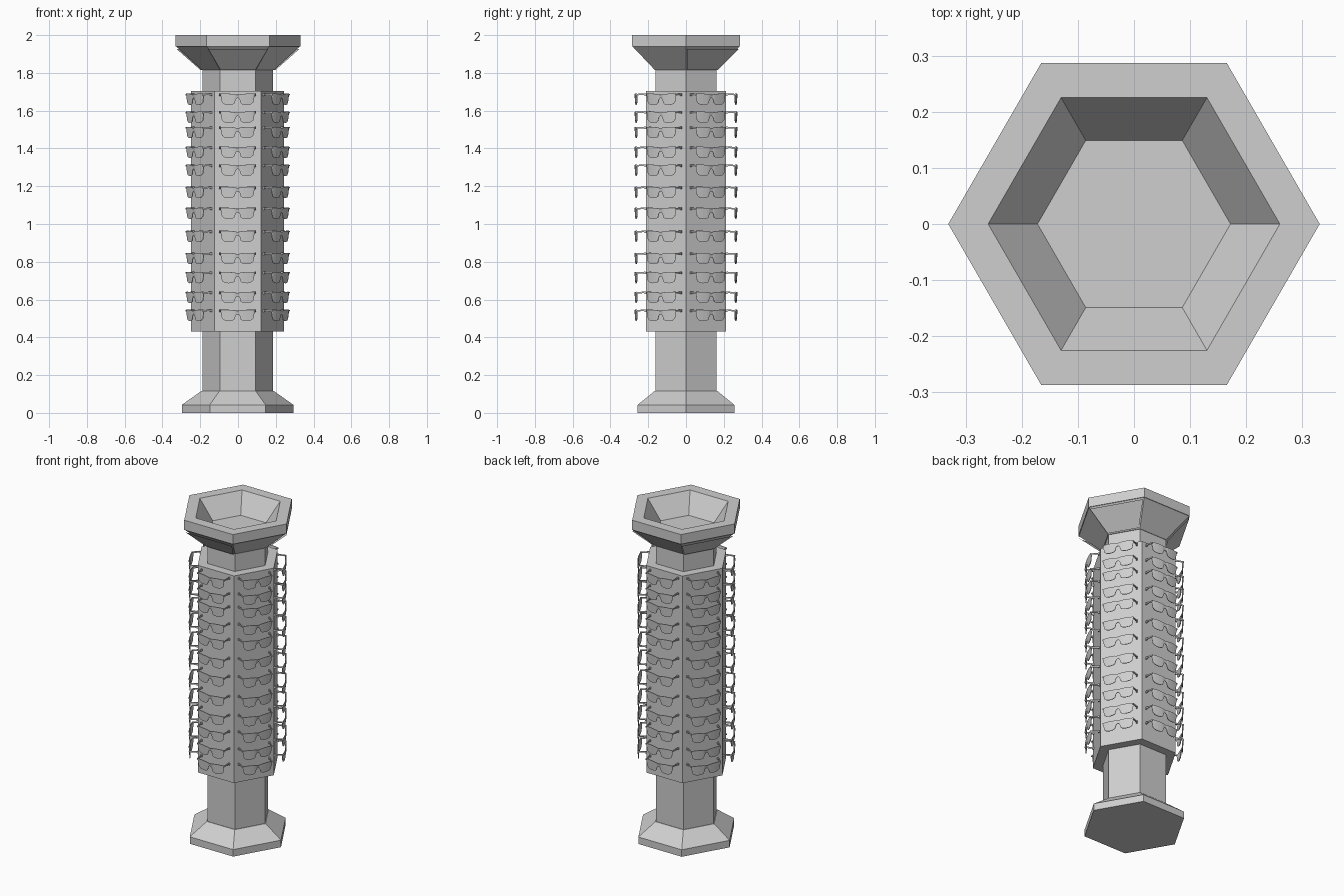
import bpy, bmesh
from math import cos, sin, radians
from mathutils import Matrix, Vector

cube = bpy.data.objects.get("Cube")
if cube:
    bpy.data.objects.remove(cube, do_unlink=True)

grey = bpy.data.materials.new("light grey")
grey.use_nodes = True
grey.diffuse_color = (0.62, 0.62, 0.62, 1)
grey.node_tree.nodes["Principled BSDF"].inputs["Base Color"].default_value = (0.62, 0.62, 0.62, 1)

CENTRE_X = -0.002


def make_mesh(name, bm):
    bmesh.ops.recalc_face_normals(bm, faces=bm.faces)
    mesh = bpy.data.meshes.new(name)
    bm.to_mesh(mesh)
    bm.free()
    mesh.materials.append(grey)
    return mesh


def place(name, mesh, x=CENTRE_X, z=0.0, turn=0.0):
    obj = bpy.data.objects.new(name, mesh)
    obj.location = (x, 0, z)
    obj.rotation_euler.z = radians(turn)
    bpy.context.scene.collection.objects.link(obj)
    return obj


def hexagon_part(name, profile, x=CENTRE_X):
    """Six-sided solid swept through (corner radius, height) pairs."""
    bm = bmesh.new()
    rings = [[bm.verts.new((r * cos(radians(60 * i)), r * sin(radians(60 * i)), z))
              for i in range(6)] for r, z in profile]
    for low, high in zip(rings, rings[1:]):
        for i in range(6):
            j = (i + 1) % 6
            bm.faces.new((low[i], low[j], high[j], high[i]))
    bm.faces.new(rings[0])
    bm.faces.new(rings[-1])
    return place(name, make_mesh(name, bm), x)


def add_bar(bm, start, end, width, height):
    """Rectangular bar between two points."""
    start, end = Vector(start), Vector(end)
    axis = end - start
    spin = axis.to_track_quat('Y', 'Z').to_matrix().to_4x4()
    size = Matrix.Diagonal((width, axis.length, height, 1))
    bmesh.ops.create_cube(bm, size=1, matrix=Matrix.Translation((start + end) / 2) @ spin @ size)


# Pedestal, display column and hollow crown
hexagon_part("base", [(0.295, 0), (0.295, 0.043), (0.19, 0.117)])
hexagon_part("post", [(0.187, 0.1), (0.187, 1.83)])
hexagon_part("display_column", [(0.246, 0.43), (0.246, 1.705)])
hexagon_part("crown", [(0.19, 1.815), (0.327, 1.94), (0.331, 1.94), (0.331, 2.0),
                       (0.26, 2.0), (0.172, 1.885)], 0)

# Thin sign plates on alternate sides of the crown
bm = bmesh.new()
corners = [(-0.092, -0.176, 1.815), (0.092, -0.176, 1.815),
           (0.158, -0.285, 1.927), (-0.158, -0.285, 1.927)]
plate = bm.faces.new([bm.verts.new(c) for c in corners])
bmesh.ops.solidify(bm, geom=[plate], thickness=0.004)
plate_mesh = make_mesh("sign_plate", bm)
for turn in (0, 120, 240):
    place("sign_plate", plate_mesh, 0, 0, turn)

# One pair of glasses: half outline (across, top, bottom), mirrored
half = [(0.004, -0.006, -0.024), (0.010, -0.005, -0.030), (0.017, -0.003, -0.052),
        (0.028, -0.002, -0.058), (0.050, 0.0, -0.060), (0.070, 0.0, -0.056),
        (0.083, 0.0, -0.046), (0.090, 0.0, -0.012)]
columns = [(-u, t, b) for u, t, b in reversed(half)] + half
bm = bmesh.new()
strip = []
for u, top, bottom in columns:
    y = -0.273 + 1.2 * u * u
    strip.append((bm.verts.new((u, y, top)), bm.verts.new((u, y + 0.004, bottom))))
lens = [bm.faces.new((a[0], a[1], b[1], b[0])) for a, b in zip(strip, strip[1:])]
bmesh.ops.recalc_face_normals(bm, faces=lens)
bmesh.ops.solidify(bm, geom=lens, thickness=0.004)
for side in (-1, 1):
    add_bar(bm, (side * 0.089, -0.266, -0.005), (side * 0.094, -0.218, -0.003), 0.004, 0.008)
    add_bar(bm, (side * 0.094, -0.222, -0.004), (side * 0.094, -0.205, -0.006), 0.008, 0.012)
glasses_mesh = make_mesh("glasses", bm)

# Twelve rows of glasses around the six sides
rows = [1.69, 1.595, 1.514, 1.409, 1.314, 1.197, 1.086, 0.964, 0.847, 0.746, 0.641, 0.546]
for z in rows:
    for side in range(6):
        place("glasses", glasses_mesh, CENTRE_X, z, side * 60)
